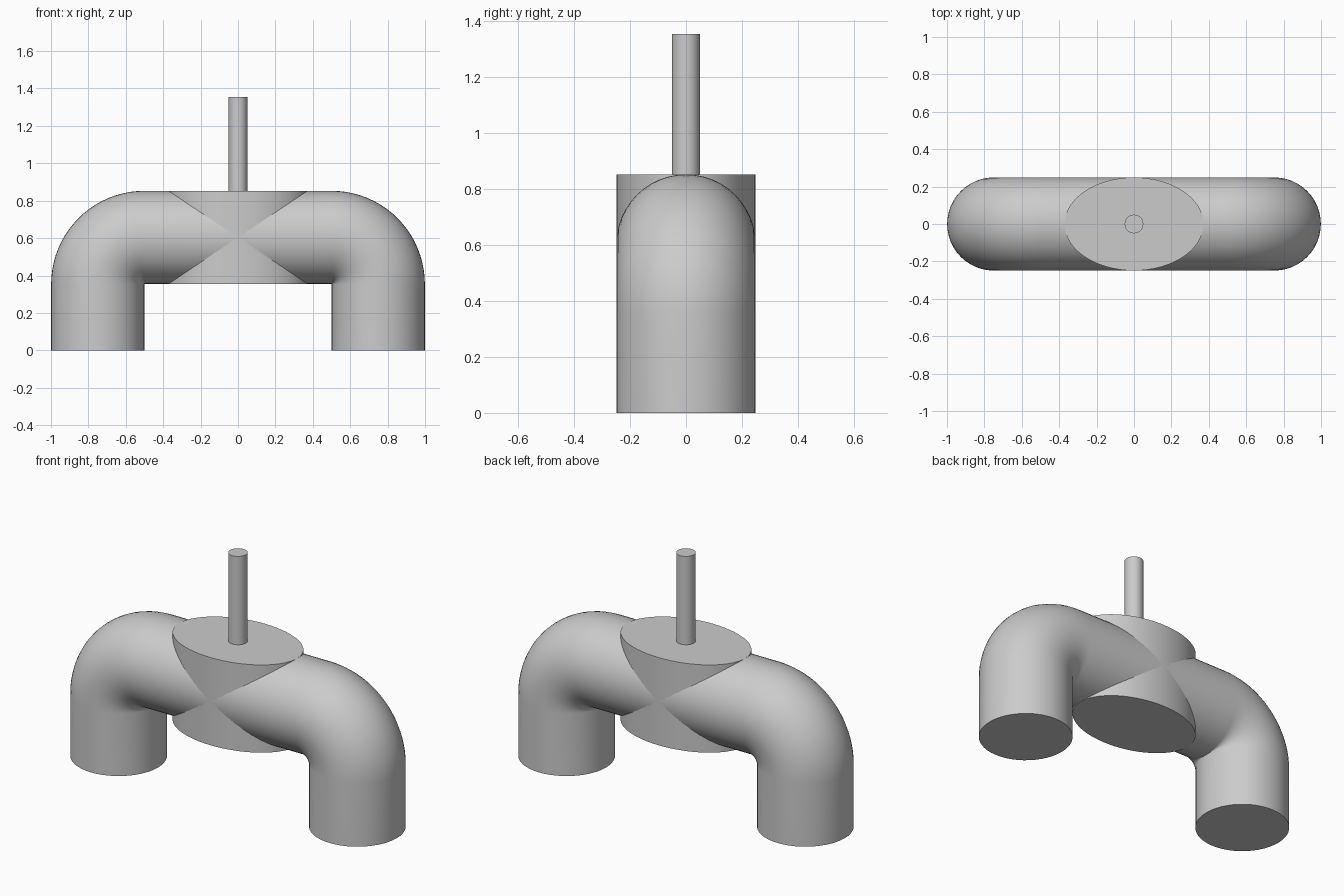
import bpy
import bmesh
from math import sin, cos, pi, radians
from mathutils import Vector

if "Cube" in bpy.data.objects:
    bpy.data.objects.remove(bpy.data.objects["Cube"])

R = 0.249            # pipe radius
BEND = 0.25          # centreline radius of the elbows
LEG_X = 0.75         # leg axis
AXIS_Z = 0.604       # height of the horizontal run
BOTTOM, TOP = AXIS_Z - R, AXIS_Z + R
STEM_TOP = 1.355

grey = bpy.data.materials.new("plain grey")
grey.use_nodes = True
colour = (0.6, 0.6, 0.6, 1)
grey.diffuse_color = colour
grey.node_tree.nodes["Principled BSDF"].inputs["Base Color"].default_value = colour


def finish(obj):
    """Give the part its material and smooth its curved sides."""
    obj.data.materials.clear()
    obj.data.materials.append(grey)
    bpy.ops.object.select_all(action="DESELECT")
    obj.select_set(True)
    bpy.context.view_layer.objects.active = obj
    bpy.ops.object.shade_smooth_by_angle(angle=radians(35))


def cylinder(name, rx, ry, z0, z1, sides):
    bpy.ops.mesh.primitive_cylinder_add(vertices=sides, radius=1, depth=1,
                                        location=(0, 0, (z0 + z1) / 2))
    obj = bpy.context.object
    obj.name = name
    obj.scale = (rx, ry, z1 - z0)
    bpy.ops.object.transform_apply(location=False, rotation=False, scale=True)
    finish(obj)


def sweep(name, path, sides=48):
    """Sweep a circle along (x, z, angle) stations lying in the XZ plane."""
    bm = bmesh.new()
    rings = []
    for x, z, a in path:
        out = Vector((cos(a), 0, sin(a)))
        rings.append([bm.verts.new(Vector((x, 0, z)) + R * (cos(t) * out + sin(t) * Vector((0, 1, 0))))
                      for t in (2 * pi * i / sides for i in range(sides))])
    for r0, r1 in zip(rings, rings[1:]):
        for i in range(sides):
            j = (i + 1) % sides
            bm.faces.new((r0[i], r0[j], r1[j], r1[i]))
    bm.faces.new(rings[0])
    bm.faces.new(rings[-1])
    bmesh.ops.recalc_face_normals(bm, faces=bm.faces)
    mesh = bpy.data.meshes.new(name)
    bm.to_mesh(mesh)
    bm.free()
    obj = bpy.data.objects.new(name, mesh)
    bpy.context.collection.objects.link(obj)
    finish(obj)


# Arched pipe: right-hand elbow stations, then their mirror image
steps = 20
elbow = [(LEG_X - BEND + BEND * cos(a), AXIS_Z - BEND + BEND * sin(a), a)
         for a in (pi / 2 * i / steps for i in range(steps + 1))]
half = [(LEG_X, 0, 0)] + elbow
path = half + [(-x, z, pi - a) for x, z, a in reversed(half)]
sweep("arched_pipe", path)

# Oval valve body in the middle of the pipe
cylinder("valve_body", 0.372, R, BOTTOM, TOP, 64)

# Thin stem rising from the body
cylinder("valve_stem", 0.05, 0.05, TOP - 0.1, STEM_TOP, 24)
